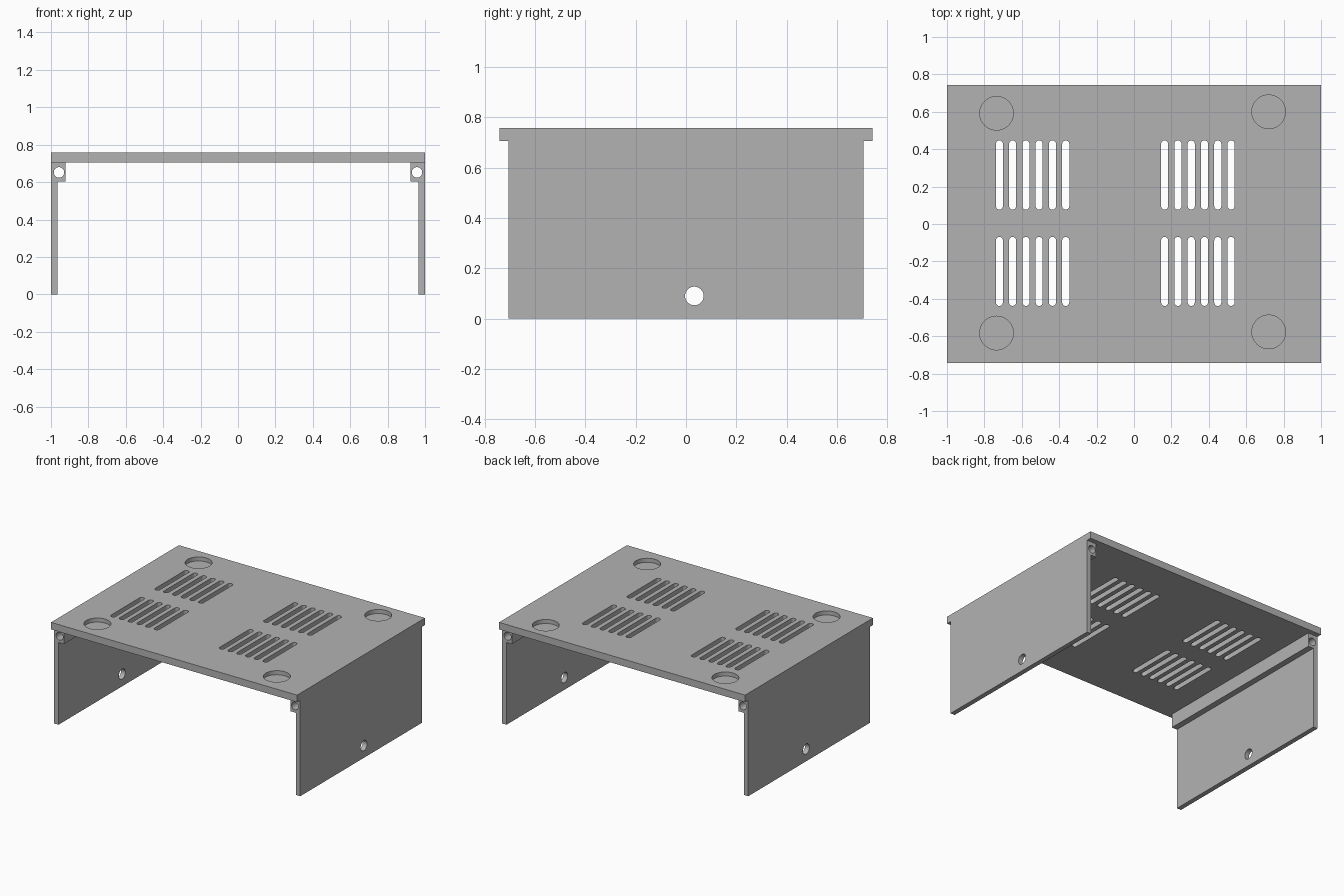
import bpy
import bmesh
from math import cos, sin, pi, radians
from mathutils import Vector

if "Cube" in bpy.data.objects:
    bpy.data.objects.remove(bpy.data.objects["Cube"], do_unlink=True)

GREY = (0.45, 0.45, 0.45, 1)
material = bpy.data.materials.new("plain grey")
material.use_nodes = True
material.diffuse_color = GREY
material.node_tree.nodes["Principled BSDF"].inputs["Base Color"].default_value = GREY

# Axis swaps that place a 2D outline and its extrusion depth in space
PLACE = {
    "x": lambda u, v, d: (d, u, v),
    "y": lambda u, v, d: (u, d, v),
    "z": lambda u, v, d: (u, v, d),
}


def prism(bm, outline, axis, low, high):
    """Extrude a closed outline along an axis."""
    place = PLACE[axis]
    face = bm.faces.new([bm.verts.new(place(u, v, low)) for u, v in outline])
    ext = bmesh.ops.extrude_face_region(bm, geom=[face], use_keep_orig=True)
    verts = [g for g in ext["geom"] if isinstance(g, bmesh.types.BMVert)]
    bmesh.ops.translate(bm, verts=verts, vec=Vector(place(0, 0, high - low)))


def rectangle(u0, u1, v0, v1):
    return [(u0, v0), (u1, v0), (u1, v1), (u0, v1)]


def circle(u, v, r, n=48):
    return [(u + r * cos(2 * pi * i / n), v + r * sin(2 * pi * i / n)) for i in range(n)]


def slot(u, v0, v1, r, n=10):
    """Upright slot outline with round ends."""
    top = [(u + r * cos(pi * i / n), v1 - r + r * sin(pi * i / n)) for i in range(n + 1)]
    bottom = [(u - r * cos(pi * i / n), v0 + r - r * sin(pi * i / n)) for i in range(n + 1)]
    return top + bottom


def make_object(name, prisms):
    bm = bmesh.new()
    for args in prisms:
        prism(bm, *args)
    bmesh.ops.recalc_face_normals(bm, faces=bm.faces)
    mesh = bpy.data.meshes.new(name)
    bm.to_mesh(mesh)
    bm.free()
    mesh.materials.append(material)
    obj = bpy.data.objects.new(name, mesh)
    bpy.context.collection.objects.link(obj)
    return obj


def cut_part(name, body, cuts):
    """Build a part, subtract its openings, and bake the result."""
    obj = make_object(name, body)
    cutter = make_object(name + "_cutter", cuts)
    cutter.hide_render = True
    mod = obj.modifiers.new("openings", "BOOLEAN")
    mod.operation = "DIFFERENCE"
    mod.solver = "EXACT"
    mod.object = cutter
    bpy.context.view_layer.update()
    graph = bpy.context.evaluated_depsgraph_get()
    baked = bpy.data.meshes.new_from_object(obj.evaluated_get(graph))
    obj.modifiers.clear()
    obj.data = baked
    bpy.data.objects.remove(cutter, do_unlink=True)
    bpy.ops.object.select_all(action="DESELECT")
    obj.select_set(True)
    bpy.context.view_layer.objects.active = obj
    bpy.ops.object.shade_smooth_by_angle(angle=radians(30))
    return obj


TOP, UNDER = 0.757, 0.705
WALL_Y = 0.706

# Top panel with four vent groups and four round foot recesses
openings = []
for start in (-0.72, 0.164):
    for y0, y1 in ((0.077, 0.447), (-0.438, -0.069)):
        for i in range(6):
            openings.append((slot(start + i * 0.071, y0, y1, 0.019), "z", 0.6, 0.9))
for x, y in ((-0.735, 0.592), (0.72, 0.6), (-0.735, -0.583), (0.72, -0.577)):
    openings.append((circle(x, y, 0.09), "z", 0.727, 0.9))
cut_part("top_panel", [(rectangle(-1, 1, -0.742, 0.742), "z", UNDER, TOP)], openings)

# Side walls, each with a screw rail along its upper inner edge
for name, s in (("left_wall", 1), ("right_wall", -1)):
    profile = [(s, 0), (s, UNDER), (s * 0.921, UNDER), (s * 0.921, 0.604),
               (s * 0.965, 0.604), (s * 0.965, 0)]
    cut_part(name, [(profile, "y", -WALL_Y, WALL_Y)], [
        (circle(s * 0.957, 0.652, 0.028), "y", -1, 1),
        (circle(0.033, 0.09, 0.037), "x", s - 0.1, s + 0.1),
    ])
